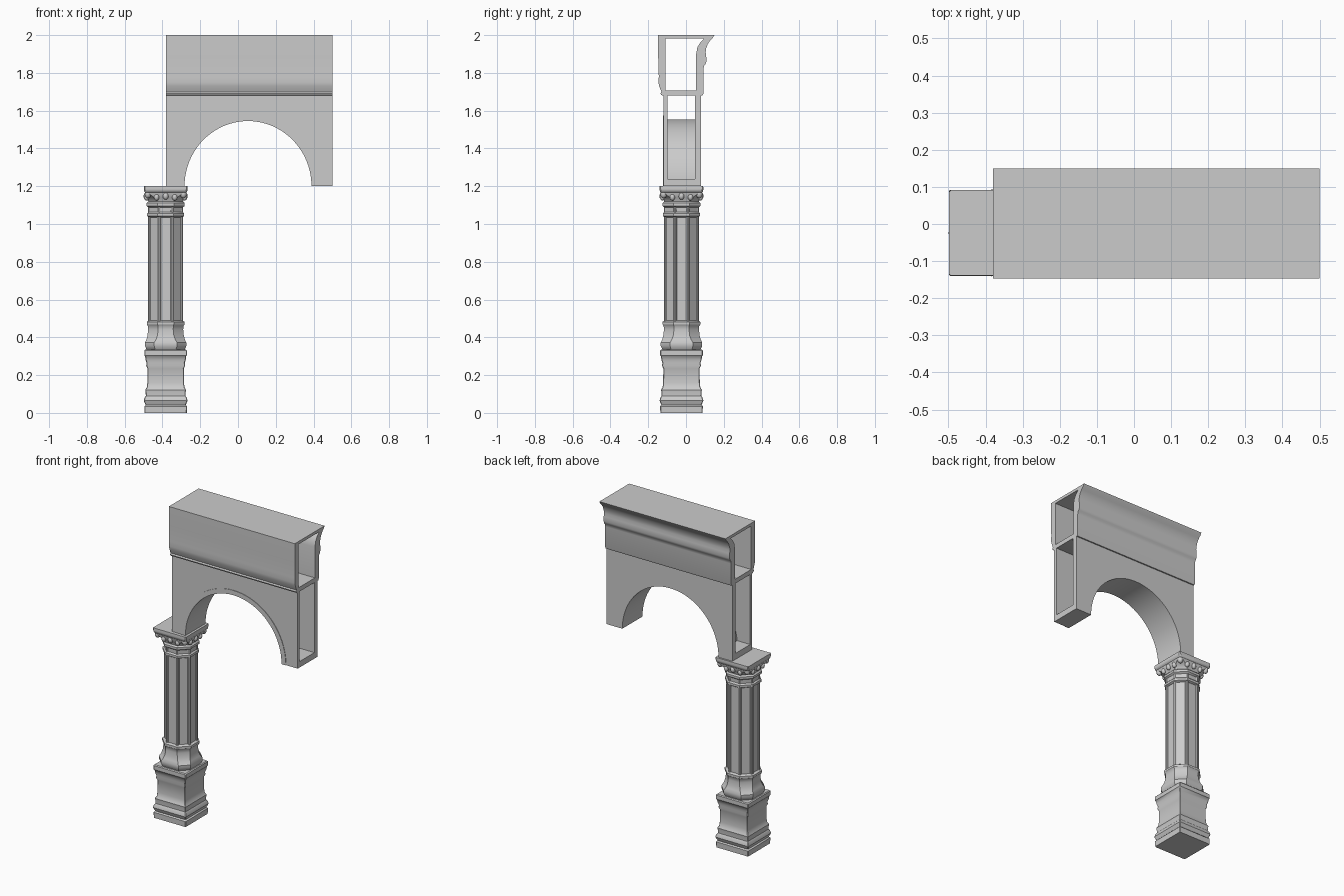
import bpy, bmesh, math
from mathutils import Matrix, Vector

if "Cube" in bpy.data.objects:
    bpy.data.objects.remove(bpy.data.objects["Cube"])

CX, CY = -0.383, -0.024          # column axis
X0, X1 = -0.38, 0.50             # arch block ends
XZ = Matrix(((1, 0, 0), (0, 0, -1), (0, 1, 0)))   # outline in x-z, extruded along y
YZ = Matrix(((0, 0, 1), (1, 0, 0), (0, 1, 0)))    # outline in y-z, extruded along x


def smooth(obj, angle=35):
    bpy.ops.object.select_all(action='DESELECT')
    bpy.context.view_layer.objects.active = obj
    obj.select_set(True)
    bpy.ops.object.shade_smooth_by_angle(angle=math.radians(angle))


def add_mesh(name, bm):
    bmesh.ops.recalc_face_normals(bm, faces=bm.faces)
    me = bpy.data.meshes.new(name)
    bm.to_mesh(me)
    bm.free()
    obj = bpy.data.objects.new(name, me)
    bpy.context.collection.objects.link(obj)
    smooth(obj)
    return obj


def slab(name, loops, a, b, basis):
    """Filled outline (later loops are holes) extruded from a to b."""
    cu = bpy.data.curves.new(name, 'CURVE')
    cu.dimensions = '2D'
    cu.fill_mode = 'BOTH'
    cu.extrude = abs(b - a) / 2
    for pts in loops:
        sp = cu.splines.new('POLY')
        sp.points.add(len(pts) - 1)
        for p, (u, v) in zip(sp.points, pts):
            p.co = (u, v, 0, 1)
        sp.use_cyclic_u = True
    tmp = bpy.data.objects.new(name + "_outline", cu)
    bpy.context.collection.objects.link(tmp)
    dg = bpy.context.evaluated_depsgraph_get()
    me = bpy.data.meshes.new_from_object(tmp.evaluated_get(dg))
    bpy.data.objects.remove(tmp)
    axis = Vector((0, 1, 0)) if basis is XZ else Vector((1, 0, 0))
    me.transform(Matrix.Translation(axis * (a + b) / 2) @ basis.to_4x4())
    bm = bmesh.new()
    bm.from_mesh(me)
    bpy.data.meshes.remove(me)
    bmesh.ops.remove_doubles(bm, verts=bm.verts, dist=1e-5)
    return add_mesh(name, bm)


def loft(name, rows):
    """Stack of chamfered squares: (z, half width, flat fraction)."""
    bm = bmesh.new()
    rings = []
    for z, h, c in rows:
        ring = []
        for k in range(4):
            rot = Matrix.Rotation(k * math.pi / 2, 3, 'Z')
            for u, v in ((1, c), (c, 1)):
                ring.append(bm.verts.new(rot @ Vector((u * h, v * h, z)) + Vector((CX, CY, 0))))
        rings.append(ring)
    for lo, hi in zip(rings, rings[1:]):
        for i in range(8):
            j = (i + 1) % 8
            bm.faces.new((lo[i], lo[j], hi[j], hi[i]))
    bm.faces.new(rings[0])
    bm.faces.new(rings[-1])
    return add_mesh(name, bm)


def arch(off, n=40):
    """Arch curve from left springing to right springing."""
    return [(0.053 - (0.336 + off) * math.cos(math.pi * i / n),
             1.2 + (0.345 + off) * math.sin(math.pi * i / n)) for i in range(n + 1)]


# Square pedestal
loft("pedestal", [
    (0, .112, .97), (.035, .113, .97), (.042, .106, .97), (.05, .11, .97),
    (.065, .116, .97), (.08, .112, .97), (.09, .105, .97), (.11, .106, .97),
    (.122, .108, .97), (.135, .1, .97), (.16, .097, .97), (.235, .096, .97),
    (.25, .103, .97), (.265, .101, .97), (.28, .106, .97), (.3, .109, .97),
    (.305, .113, .97), (.33, .113, .97), (.335, .108, .97)])

# Octagonal column base
loft("column_base", [
    (.33, .098, .5), (.342, .104, .55), (.355, .11, .55), (.372, .11, .55),
    (.388, .102, .5), (.41, .096, .45), (.44, .093, .43), (.46, .094, .43),
    (.468, .1, .43), (.482, .1, .43), (.49, .088, .42)])

# Shaft with rolls on its eight edges
loft("column_shaft", [(.48, .087, .414), (1.13, .087, .414)])
bm = bmesh.new()
for k in range(8):
    a = math.pi / 8 + k * math.pi / 4
    pos = Vector((CX + .089 * math.cos(a), CY + .089 * math.sin(a), .79))
    bmesh.ops.create_cone(bm, cap_ends=True, segments=10, radius1=.011, radius2=.011,
                          depth=.66, matrix=Matrix.Translation(pos))
add_mesh("shaft_rolls", bm)

# Neck rings, flared capital and abacus
loft("neck_ring", [
    (1.035, .088, .42), (1.042, .098, .43), (1.056, .098, .43), (1.064, .09, .43),
    (1.088, .091, .43), (1.096, .101, .43), (1.11, .101, .43), (1.118, .093, .43)])
loft("capital", [
    (1.11, .09, .43), (1.125, .093, .47), (1.14, .1, .6), (1.155, .107, .75), (1.172, .111, .9)])
loft("abacus", [
    (1.165, .108, .9), (1.172, .114, .93), (1.185, .116, .95), (1.2, .115, .96)])

# Carved leaf curls below the abacus: corners, and three along each side
bm = bmesh.new()
for k in range(4):
    rot = Matrix.Rotation(k * math.pi / 2, 3, 'Z')
    for u, v, z, r in ((.094, .094, 1.158, .017), (.102, 0, 1.148, .015),
                       (.1, .048, 1.142, .014), (.1, -.048, 1.142, .014)):
        p = rot @ Vector((u, v, z)) + Vector((CX, CY, 0))
        bmesh.ops.create_uvsphere(bm, u_segments=12, v_segments=8, radius=r,
                                  matrix=Matrix.Translation(p) @ Matrix.Diagonal((1, 1, 1.3, 1)))
add_mesh("capital_leaves", bm)

# Front and back arch walls
wall = [(X0, 1.2)] + arch(0) + [(X1, 1.2), (X1, 1.685), (X0, 1.685)]
slab("arch_front_wall", [wall], -.118, -.098, XZ)
slab("arch_back_wall", [wall], .048, .08, XZ)

# Raised band around the arch
band = arch(0) + arch(.03)[::-1]
slab("arch_front_band", [band], -.121, -.117, XZ)

# Curved underside and the closed feet
slab("arch_soffit", [arch(0) + arch(.008)[::-1]], -.1, .05, XZ)
for name, pts in (("left_foot", (X0, -.283)), ("right_foot", (.389, X1))):
    a, b = pts
    slab(name, [[(a, 1.2), (b, 1.2), (b, 1.238), (a, 1.238)]], -.1, .05, XZ)

# Hollow entablature, open at both ends, with a cornice on the back
outer = [(-.122, 1.68), (-.132, 1.684), (-.135, 1.692), (-.13, 1.7), (-.134, 1.71),
         (-.142, 1.73), (-.146, 1.75), (-.144, 1.78), (-.147, 1.88), (-.147, 2.0),
         (.15, 2.0), (.143, 1.987), (.128, 1.972), (.115, 1.952), (.107, 1.93),
         (.104, 1.91), (.107, 1.89), (.108, 1.86), (.103, 1.845), (.096, 1.838),
         (.092, 1.82), (.092, 1.69), (.088, 1.68)]
inner = [(-.108, 1.708), (.053, 1.708), (.054, 1.9), (.06, 1.935), (.075, 1.96),
         (.095, 1.982), (-.108, 1.982)]
slab("entablature", [outer, inner], X0, X1, YZ)
